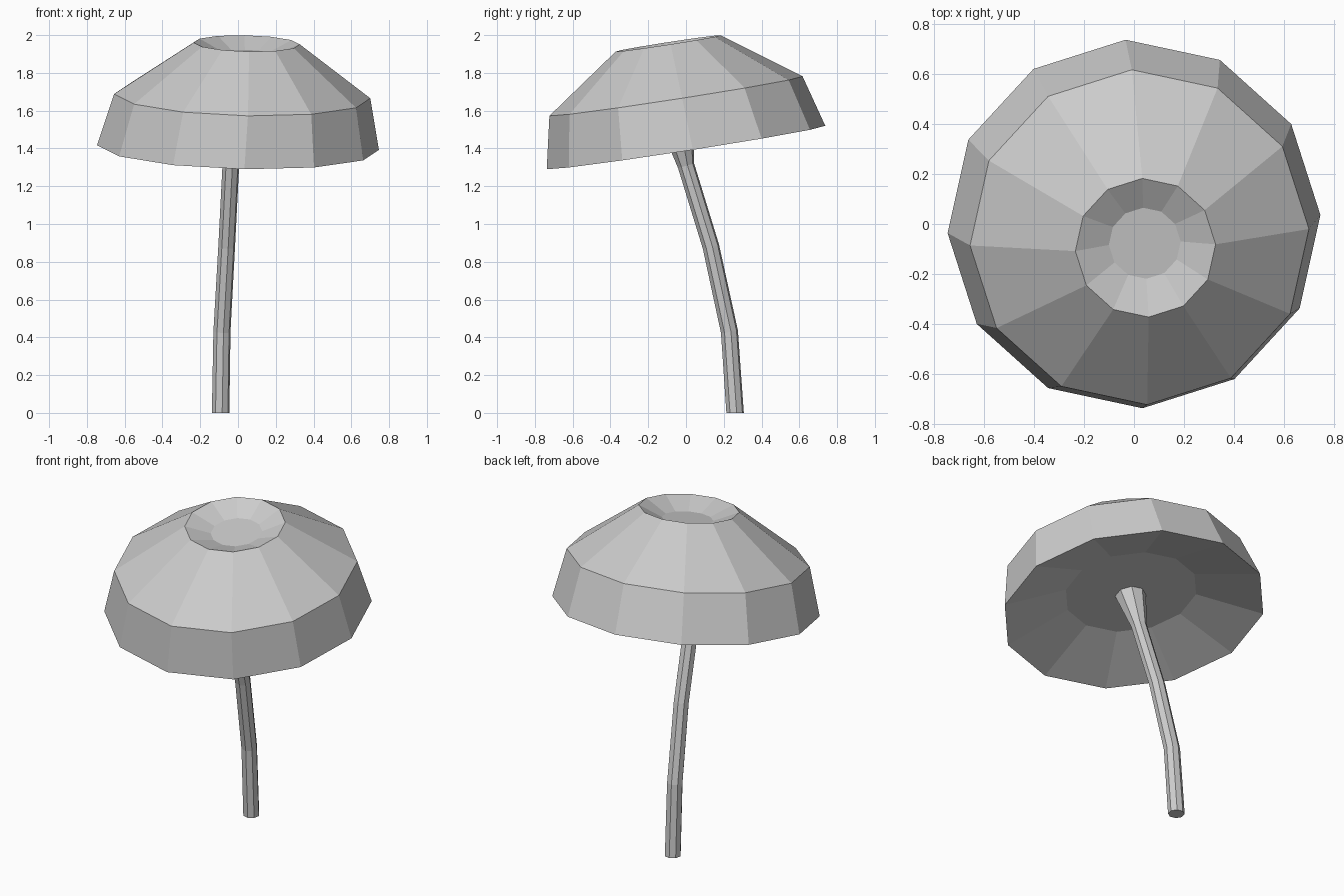
import bpy, bmesh, math
from mathutils import Vector

if "Cube" in bpy.data.objects:
    bpy.data.objects.remove(bpy.data.objects["Cube"])


def ring(bm, center, normal, radius, sides, phase):
    """Polygon ring lying in the plane given by its normal."""
    n = Vector(normal).normalized()
    u = (Vector((1, 0, 0)) - n * n.x).normalized()
    v = n.cross(u)
    verts = []
    for i in range(sides):
        a = phase + 2 * math.pi * i / sides
        verts.append(bm.verts.new(Vector(center) + radius * (math.cos(a) * u + math.sin(a) * v)))
    return verts


def loft(name, sections, sides, phase):
    """Closed, flat-shaded skin over (center, normal, radius) sections."""
    bm = bmesh.new()
    rings = [ring(bm, c, n, r, sides, phase) for c, n, r in sections]
    for a, b in zip(rings, rings[1:]):
        for i in range(sides):
            j = (i + 1) % sides
            bm.faces.new((a[i], a[j], b[j], b[i]))
    bm.faces.new(rings[0][::-1])
    bm.faces.new(rings[-1])
    bmesh.ops.recalc_face_normals(bm, faces=bm.faces)
    mesh = bpy.data.meshes.new(name)
    bm.to_mesh(mesh)
    bm.free()
    obj = bpy.data.objects.new(name, mesh)
    bpy.context.collection.objects.link(obj)
    return obj


# Tilted cap: hollow underside, rim, shoulder, crown edge, sunken crown
tilt = (0.024, -0.155, 1)
cap = [
    ((0.005, -0.02, 1.525), 0.376),
    ((0.0, 0.0, 1.405), 0.747),
    ((0.022, -0.053, 1.677), 0.679),
    ((0.046, -0.095, 1.956), 0.281),
    ((0.043, -0.077, 1.90), 0.144),
]
loft("mushroom_cap", [(c, tilt, r) for c, r in cap], 12, math.radians(2.6))

# Curved stem, flaring where it meets the cap
stem = [
    ((-0.092, 0.26, 0.0), (0, 0, 1), 0.047),
    ((-0.085, 0.23, 0.43), (0.04, -0.15, 1), 0.046),
    ((-0.06, 0.132, 0.88), (0.05, -0.25, 1), 0.045),
    ((-0.038, 0.0, 1.31), (0.05, -0.28, 1), 0.045),
    ((-0.012, -0.05, 1.535), tilt, 0.09),
]
loft("mushroom_stem", stem, 8, math.radians(10))
